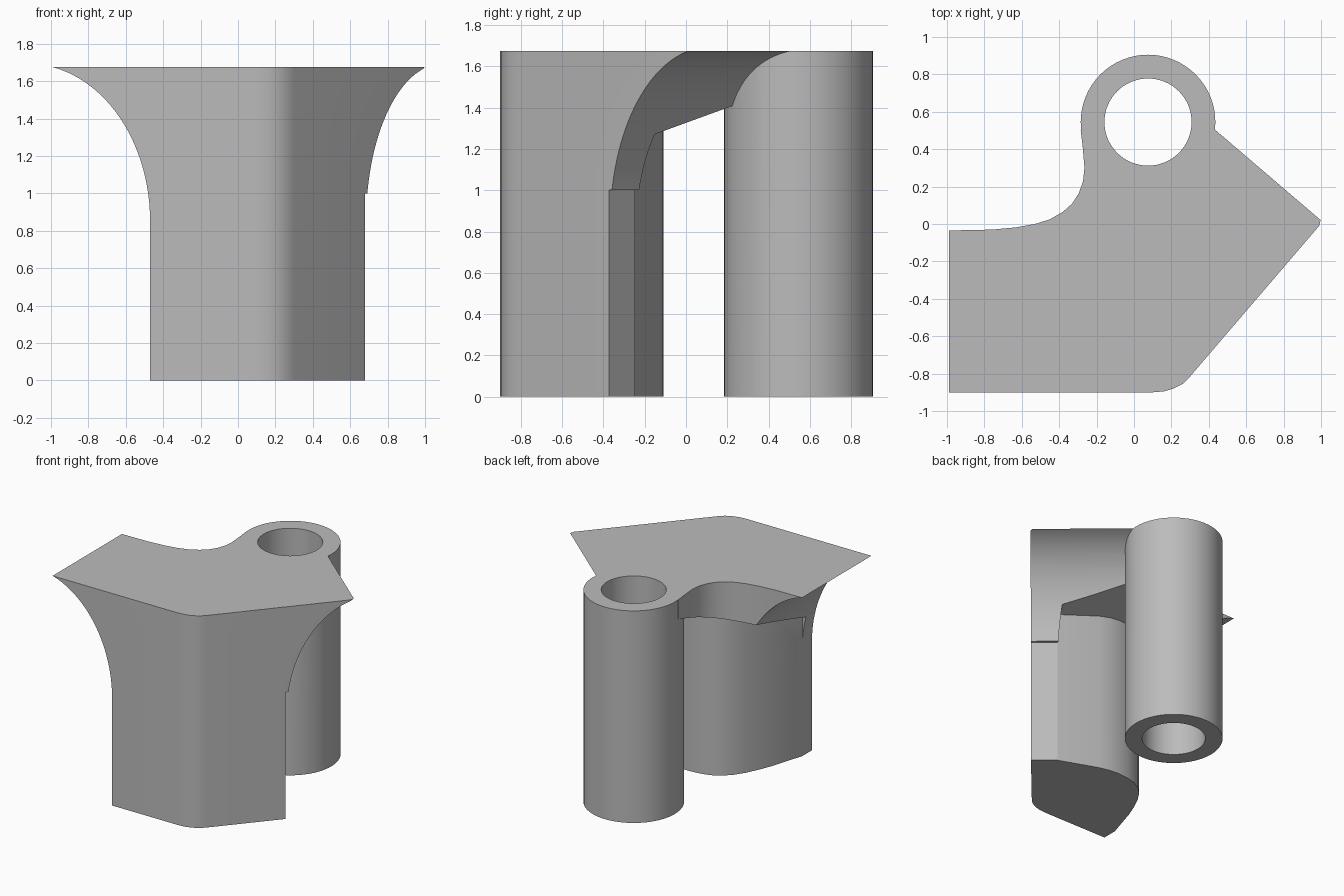
import bpy, bmesh, math
from mathutils import Vector

cube = bpy.data.objects.get("Cube")
if cube:
    bpy.data.objects.remove(cube)

TOP = 1.675

grey = bpy.data.materials.new("plain_grey")
grey.use_nodes = True
grey.diffuse_color = (0.5, 0.5, 0.5, 1)
grey.node_tree.nodes["Principled BSDF"].inputs["Base Color"].default_value = (0.5, 0.5, 0.5, 1)


def prism(name, ring_a, ring_b):
    """Solid between two matching rings of 3D points."""
    bm = bmesh.new()
    a = [bm.verts.new(p) for p in ring_a]
    b = [bm.verts.new(p) for p in ring_b]
    bm.faces.new(a)
    bm.faces.new(b)
    for i in range(len(a)):
        j = (i + 1) % len(a)
        bm.faces.new((a[i], a[j], b[j], b[i]))
    bmesh.ops.recalc_face_normals(bm, faces=bm.faces)
    mesh = bpy.data.meshes.new(name)
    bm.to_mesh(mesh)
    bm.free()
    mesh.materials.append(grey)
    obj = bpy.data.objects.new(name, mesh)
    bpy.context.collection.objects.link(obj)
    return obj


def disc(radius, z, n=64):
    return [(0.075 + radius * math.cos(math.tau * i / n),
             0.545 + radius * math.sin(math.tau * i / n), z) for i in range(n)]


def combine(target, tool, operation):
    mod = target.modifiers.new(operation, 'BOOLEAN')
    mod.operation = operation
    mod.solver = 'EXACT'
    mod.object = tool
    bpy.context.view_layer.objects.active = target
    bpy.ops.object.modifier_apply(modifier=mod.name)
    bpy.data.objects.remove(tool)


# Block with the full top outline
outline = [(-1, -.9), (.1, -.9), (.16, -.895), (.21, -.88), (.26, -.855), (.3, -.815),
           (.99, -.01), (1, .03), (.6, .385), (.53, .42), (.49, .465), (.43, .515),
           (.2, .545), (-.2, .545), (-.285, .5), (-.275, .42), (-.265, .3), (-.272, .23),
           (-.295, .165), (-.33, .11), (-.38, .065), (-.45, .025), (-.53, 0),
           (-.63, -.018), (-.76, -.03), (-1, -.035)]
block = prism("flared_post", [(x, y, 0) for x, y in outline], [(x, y, TOP) for x, y in outline])


def flare_cutter(name, normal, base, reach, start):
    """Removes everything outside an elliptical flare facing the given direction."""
    n = Vector((normal[0], normal[1], 0)).normalized()
    side = Vector((-n.y, n.x, 0))
    profile = [(2.5, -.5), (base, -.5), (base, start)]
    steps = 28
    for i in range(1 if start < .9 else 0, steps + 1):
        z = start + (TOP - start) * math.sin(i / steps * math.pi / 2)
        drop = 1 - math.sqrt(1 - ((z - .85) / .84) ** 2)
        profile.append((base + reach * drop + (.01 if start > .9 else 0), z + i * 1e-4))
    profile += [(profile[-1][0] + .02, TOP + .03), (2.5, TOP + .03)]
    rings = [[n * d + side * s + Vector((0, 0, z)) for d, z in profile] for s in (-3, 3)]
    return prism(name, *rings)


combine(block, flare_cutter("left_cut", (-1, 0), .47, .653, .85), 'DIFFERENCE')
combine(block, flare_cutter("right_cut", (.65, .76), .157, .625, 1.0), 'DIFFERENCE')

# Undercut behind the post, with a sloping ceiling
wall = [(-1.5, -.82), (-.47, -.78), (-.39, -.52), (-.35, -.42), (-.3, -.315), (-.25, -.24),
        (-.19, -.18), (-.12, -.14), (-.04, -.118), (.05, -.11), (.13, -.115), (.22, -.135),
        (.53, -.25), (.56, -.16), (.72, .3), (.72, 1.5), (-1.5, 1.5)]
ceiling = [(x, y, 1.4 - .04 * (x - .24) + .33 * (y - .2)) for x, y in wall]
combine(block, prism("undercut", [(x, y, -.5) for x, y in wall], ceiling), 'DIFFERENCE')

# Tube joined to the back of the post, then bored through
combine(block, prism("tube", disc(.36, 0), disc(.36, TOP)), 'UNION')
combine(block, prism("bore", disc(.233, -.5), disc(.233, TOP + .5)), 'DIFFERENCE')

bpy.ops.object.select_all(action='DESELECT')
block.select_set(True)
bpy.context.view_layer.objects.active = block
bpy.ops.object.shade_smooth_by_angle(angle=math.radians(25))
